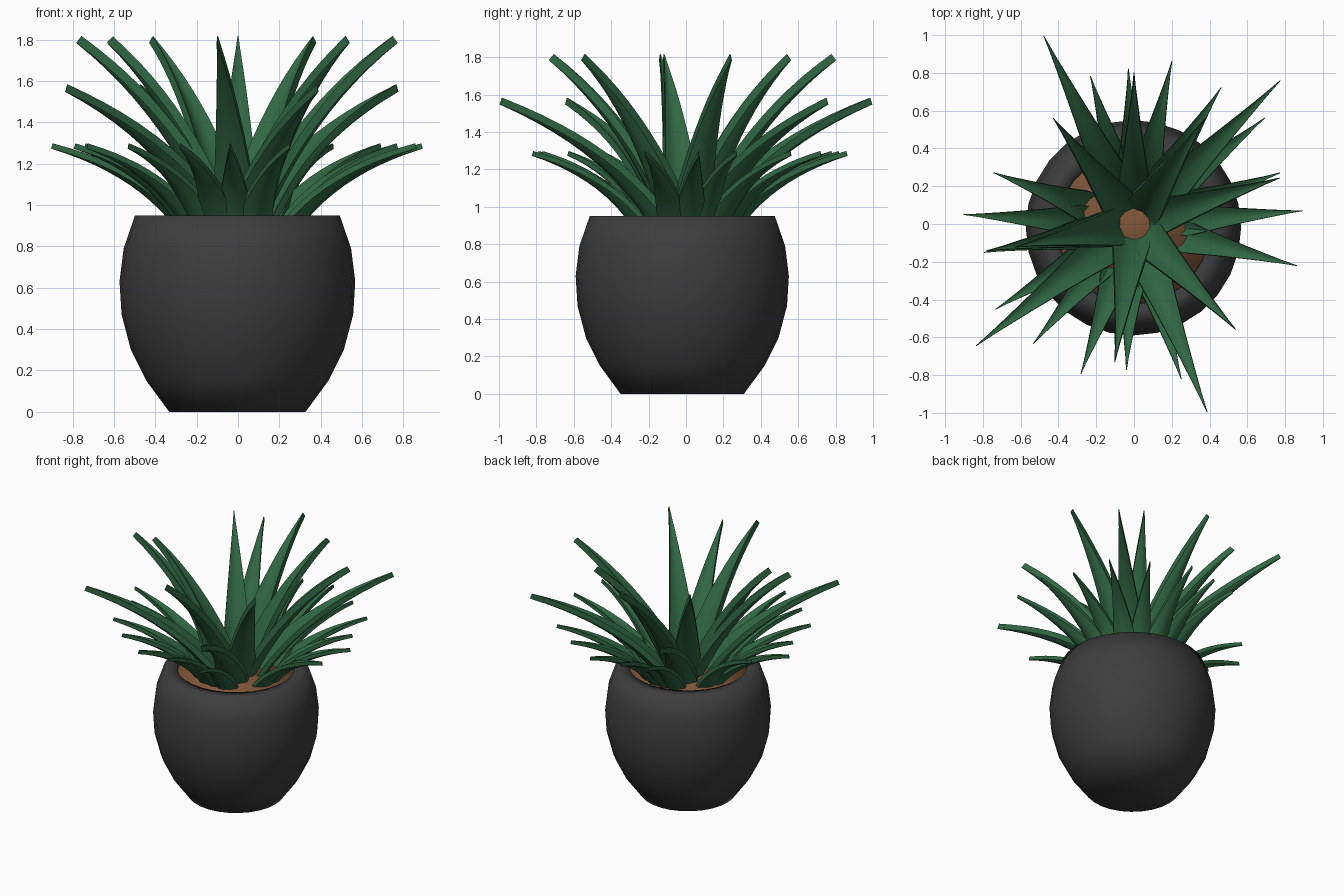
import bpy, bmesh, math
from mathutils import Vector

if "Cube" in bpy.data.objects:
    bpy.data.objects.remove(bpy.data.objects["Cube"])


def material(name, rgb):
    m = bpy.data.materials.new(name)
    m.diffuse_color = (*rgb, 1)
    m.use_nodes = True
    m.node_tree.nodes["Principled BSDF"].inputs["Base Color"].default_value = m.diffuse_color
    return m


GREEN = material("leaf green", (0.03, 0.135, 0.055))
CHARCOAL = material("pot charcoal", (0.047, 0.047, 0.048))
BROWN = material("soil brown", (0.21, 0.09, 0.04))
POT_CENTRE = Vector((-0.003, -0.02, 0))


def finish(name, bm, mat):
    bmesh.ops.recalc_face_normals(bm, faces=bm.faces)
    me = bpy.data.meshes.new(name)
    bm.to_mesh(me)
    bm.free()
    me.materials.append(mat)
    ob = bpy.data.objects.new(name, me)
    bpy.context.collection.objects.link(ob)
    for p in me.polygons:
        p.use_smooth = True
    return ob


def lathe(name, profile, mat, sides=28):
    bm = bmesh.new()
    rings = []
    for r, z in profile:
        rings.append([bm.verts.new(POT_CENTRE + Vector((
            r * math.cos(math.tau * i / sides), r * math.sin(math.tau * i / sides), z)))
            for i in range(sides)])
    for a, b in zip(rings, rings[1:]):
        for i in range(sides):
            j = (i + 1) % sides
            bm.faces.new((a[i], a[j], b[j], b[i]))
    bm.faces.new(rings[0])
    bm.faces.new(rings[-1])
    return finish(name, bm, mat)


# Pot: bulging shell with a thick rim, and the soil just below it
lathe("pot", [(0.33, 0), (0.44, 0.15), (0.515, 0.30), (0.56, 0.47), (0.57, 0.63),
              (0.55, 0.79), (0.495, 0.95), (0.405, 0.95), (0.40, 0.86)], CHARCOAL)
lathe("soil", [(0.40, 0.87), (0.402, 0.915)], BROWN)


# Leaf: a gutter-shaped blade swept along a curve, pointed in width at the tip
def leaf(name, tip, base_r, ctrl, base_z, width, thick=0.036, steps=12, across=4):
    tip = Vector(tip)
    out = Vector((tip.x, tip.y, 0))
    reach = out.length
    out.normalize()
    side = Vector((-out.y, out.x, 0))
    p0 = out * base_r + Vector((0, 0, base_z))
    p1 = out * (ctrl[0] * reach) + Vector((0, 0, ctrl[1]))
    bm = bmesh.new()
    rings = []
    for s in range(steps + 1):
        t = s / steps
        p = p0 * (1 - t) ** 2 + p1 * 2 * t * (1 - t) + tip * t * t
        tan = ((p1 - p0) * (1 - t) + (tip - p1) * t).normalized()
        up = tan.cross(side).normalized()
        if up.z < 0:
            up = -up
        w = max(width * min(1 - t, 0.82), 0.004)
        top, low = [], []
        for k in range(across + 1):
            u = 2 * k / across - 1
            q = p + side * (u * w / 2) + up * (0.22 * w * (u * u - 0.5))
            top.append(bm.verts.new(q + up * thick / 2))
            low.append(bm.verts.new(q - up * thick / 2))
        rings.append(top + low[::-1])
    n = len(rings[0])
    for a, b in zip(rings, rings[1:]):
        for i in range(n):
            j = (i + 1) % n
            bm.faces.new((a[i], a[j], b[j], b[i]))
    bm.faces.new(rings[0])
    bm.faces.new(rings[-1])
    ob = finish(name, bm, GREEN)
    bpy.ops.object.select_all(action='DESELECT')
    bpy.context.view_layer.objects.active = ob
    ob.select_set(True)
    bpy.ops.object.shade_smooth_by_angle(angle=math.radians(40))


# Tips of the three tiers of leaves
inner = [(-0.77, -0.14), (-0.62, -0.12), (-0.42, 0.55), (-0.10, -0.72),
         (0.0, 0.79), (0.37, 0.55), (0.53, -0.55), (0.76, 0.24)]
middle = [(-0.475, 0.99), (0.385, -0.99), (-0.83, -0.64), (0.77, 0.755)]
outer = [(-0.23, 0.78), (-0.03, 0.82), (0.20, 0.86), (0.46, 0.72), (0.69, 0.56),
         (0.77, 0.27), (0.89, 0.07), (0.86, -0.22), (0.25, -0.82), (-0.04, -0.77),
         (-0.28, -0.79), (-0.53, -0.63), (-0.73, -0.45), (-0.79, -0.15),
         (-0.90, 0.05), (-0.74, 0.27)]

for i, (x, y) in enumerate(inner):
    leaf(f"inner_leaf_{i + 1}", (x, y, 1.80), 0.05, (0.40, 1.45), 0.84, 0.24, 0.042)
for i, (x, y) in enumerate(middle):
    leaf(f"middle_leaf_{i + 1}", (x, y, 1.565), 0.12, (0.36, 1.30), 0.85, 0.25, 0.038)
for i, (x, y) in enumerate(outer):
    leaf(f"outer_leaf_{i + 1}", (x, y, 1.285), 0.24, (0.50, 1.16), 0.86, 0.20, 0.026)
